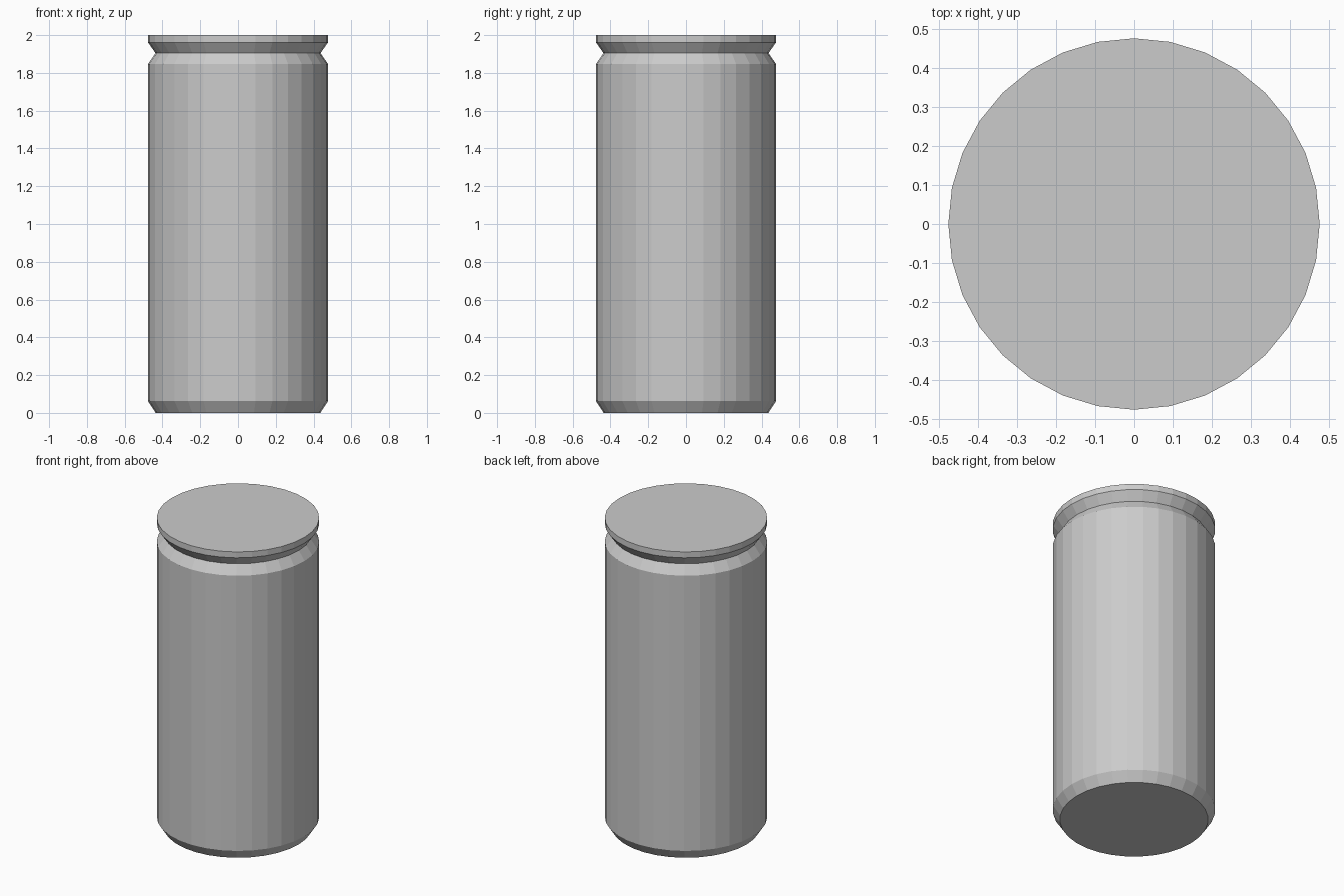
import bpy, bmesh
from math import cos, sin, tau

if "Cube" in bpy.data.objects:
    bpy.data.objects.remove(bpy.data.objects["Cube"])

SIDES = 32


def lathe(name, profile):
    """Revolve (radius, z) points, listed bottom to top, into a capped solid."""
    bm = bmesh.new()
    rings = [[bm.verts.new((r * cos(tau * i / SIDES), r * sin(tau * i / SIDES), z))
              for i in range(SIDES)] for r, z in profile]
    for low, high in zip(rings, rings[1:]):
        for i in range(SIDES):
            j = (i + 1) % SIDES
            bm.faces.new((low[i], low[j], high[j], high[i]))
    bm.faces.new(rings[0][::-1])
    bm.faces.new(rings[-1])
    mesh = bpy.data.meshes.new(name)
    bm.to_mesh(mesh)
    bm.free()
    obj = bpy.data.objects.new(name, mesh)
    bpy.context.collection.objects.link(obj)
    return obj


# Can: bevelled base, straight wall, pinched neck, flat-topped rim
lathe("can", [
    (0.436, 0.0),
    (0.477, 0.063),
    (0.477, 1.846),
    (0.437, 1.905),
    (0.477, 1.962),
    (0.477, 2.0),
])
